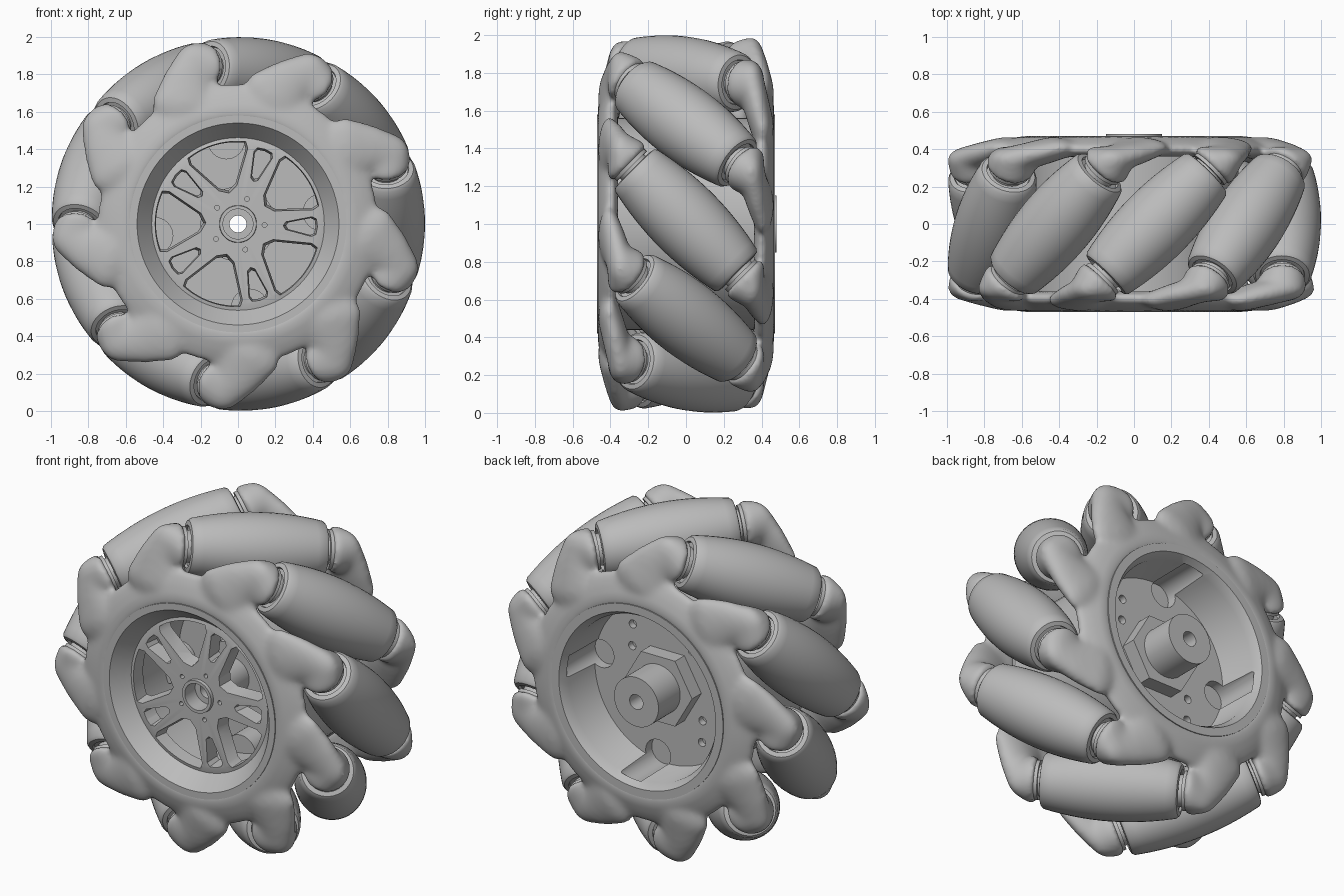
import bpy, bmesh, math
from mathutils import Matrix, Vector

if "Cube" in bpy.data.objects:
    bpy.data.objects.remove(bpy.data.objects["Cube"])

COUNT = 9                      # rollers around the wheel
PHASE = math.radians(8.6)      # first roller, clockwise from the top
MID = 0.8                      # distance of roller centres from the axle
LIFT = Vector((0, 0, 1))

grey = bpy.data.materials.new("plain_grey")
grey.use_nodes = True
grey.diffuse_color = (0.5, 0.5, 0.5, 1)
grey.node_tree.nodes["Principled BSDF"].inputs["Base Color"].default_value = (0.5, 0.5, 0.5, 1)


def ry(angle):
    return Matrix.Rotation(angle, 4, 'Y')


def smooth(ob):
    bpy.ops.object.select_all(action='DESELECT')
    ob.select_set(True)
    bpy.context.view_layer.objects.active = ob
    bpy.ops.object.shade_smooth_by_angle(angle=math.radians(35))


def make(name, bm):
    """Turn a bmesh into a smooth shaded object standing on the ground."""
    bmesh.ops.recalc_face_normals(bm, faces=bm.faces)
    me = bpy.data.meshes.new(name)
    bm.to_mesh(me)
    bm.free()
    me.materials.append(grey)
    ob = bpy.data.objects.new(name, me)
    ob.location = LIFT
    bpy.context.collection.objects.link(ob)
    smooth(ob)
    return ob


def lathe(profile, closed=True, steps=72):
    """Spin (radius, y) points around the y axis."""
    bm = bmesh.new()
    verts = [bm.verts.new((r, y, 0)) for r, y in profile]
    edges = [bm.edges.new(p) for p in zip(verts, verts[1:])]
    if closed:
        edges.append(bm.edges.new((verts[-1], verts[0])))
    bmesh.ops.spin(bm, geom=verts + edges, cent=(0, 0, 0), axis=(0, 1, 0),
                   angle=math.tau, steps=steps, use_duplicate=False)
    bmesh.ops.remove_doubles(bm, verts=bm.verts, dist=0.0005)
    bmesh.ops.recalc_face_normals(bm, faces=bm.faces)
    return bm


def polar(r, deg, y):
    a = math.radians(deg)
    return Vector((r * math.cos(a), y, r * math.sin(a)))


def rod(bm, radius, r, deg, y0, y1, sides=24):
    """Closed cylinder along y at a polar position."""
    m = Matrix.Translation(polar(r, deg, (y0 + y1) / 2)) @ Matrix.Rotation(math.pi / 2, 4, 'X')
    bmesh.ops.create_cone(bm, cap_ends=True, segments=sides, radius1=radius,
                          radius2=radius, depth=y1 - y0, matrix=m)


def prism(bm, outline, y0, y1, taper):
    """Extrude a polar outline of (radius, degrees) along y, narrowing with depth."""
    face = bm.faces.new([bm.verts.new(polar(r, d, y0)) for r, d in outline])
    middle = face.calc_center_median()
    out = bmesh.ops.extrude_face_region(bm, geom=[face])
    for v in out["geom"]:
        if isinstance(v, bmesh.types.BMVert):
            v.co = middle + (v.co - middle) * taper + Vector((0, y1 - y0, 0))


def bake(ob):
    dg = bpy.context.evaluated_depsgraph_get()
    ob.data = bpy.data.meshes.new_from_object(ob.evaluated_get(dg))
    ob.modifiers.clear()


def carve(ob, cutter_bm):
    cutter = make("cutter", cutter_bm)
    cutter.hide_render = True
    mod = ob.modifiers.new("carve", 'BOOLEAN')
    mod.operation = 'DIFFERENCE'
    mod.solver = 'EXACT'
    mod.object = cutter
    bake(ob)
    bpy.data.objects.remove(cutter)
    smooth(ob)


# Rollers: barrels whose outer sides follow the wheel circle
half = 0.37
barrel = []
for i in range(17):
    t = -half + 2 * half * i / 16
    barrel.append((1 - math.hypot(MID, t * math.sqrt(0.5)), t))
ends = [(0.0, 0.46), (0.09, 0.46), (0.09, 0.425), (0.112, 0.425), (0.112, 0.405),
        (0.09, 0.405), (0.09, 0.375), (0.115, 0.375), (0.12, 0.39), (0.145, 0.385)]
roller_profile = [(r, -t) for r, t in ends] + barrel + ends[::-1]
first_roller = make("roller", lathe(roller_profile, False, 40))
tilt = Matrix.Translation((0, 0, MID)) @ Matrix.Rotation(math.radians(-45), 4, 'Z')
for k in range(COUNT):
    ob = first_roller if k == 0 else first_roller.copy()
    if k:
        bpy.context.collection.objects.link(ob)
    ob.name = f"roller_{k + 1}"
    ob.matrix_world = Matrix.Translation(LIFT) @ ry(PHASE + k * math.tau / COUNT) @ tilt


# Claw pieces: a round socket face flowing back into the side plate
def socket():
    return [tilt @ Vector((0.132 * math.cos(a), -t, 0.132 * math.sin(a)))
            for t in (0.425, 0.455) for a in (math.tau * j / 24 for j in range(24))]


def blob(center, size):
    m = Matrix.Translation(center) @ Matrix.Diagonal((*size, 1))
    bm = bmesh.new()
    bmesh.ops.create_uvsphere(bm, u_segments=20, v_segments=12, radius=1, matrix=m)
    pts = [v.co.copy() for v in bm.verts]
    bm.free()
    return pts


def hull(points):
    bm = bmesh.new()
    for p in points:
        bm.verts.new(p)
    res = bmesh.ops.convex_hull(bm, input=bm.verts)
    junk = {v for v in res["geom_interior"] + res["geom_unused"]
            if isinstance(v, bmesh.types.BMVert)}
    bmesh.ops.delete(bm, geom=list(junk), context='VERTS')
    bmesh.ops.recalc_face_normals(bm, faces=bm.faces)
    me = bpy.data.meshes.new("claw_piece")
    bm.to_mesh(me)
    bm.free()
    return me


chain = [socket(),
         blob((-0.355, -0.345, 0.80), (0.115, 0.07, 0.125)),
         blob((-0.385, -0.375, 0.69), (0.135, 0.065, 0.13)),
         blob((-0.38, -0.405, 0.58), (0.175, 0.06, 0.12))]
pieces = [hull(a + b) for a, b in zip(chain, chain[1:])]

# Side plates: ring and nine claws fused and softened; the back repeats the front
for name, turn in (("front_claw_plate", 0), ("back_claw_plate", math.pi)):
    bm = lathe([(0.555, -0.468), (0.62, -0.468), (0.69, -0.445), (0.75, -0.415),
                (0.75, -0.38), (0.68, -0.36), (0.555, -0.36)])
    for k in range(COUNT):
        for me in pieces:
            old = len(bm.verts)
            bm.from_mesh(me)
            bm.verts.ensure_lookup_table()
            bmesh.ops.transform(bm, matrix=ry(k * math.tau / COUNT), verts=bm.verts[old:])
    bmesh.ops.transform(bm, matrix=ry(PHASE) @ Matrix.Rotation(turn, 4, 'Z'), verts=bm.verts)
    plate = make(name, bm)
    fuse = plate.modifiers.new("fuse", 'REMESH')
    fuse.mode = 'VOXEL'
    fuse.voxel_size = 0.014
    fuse.use_smooth_shade = True
    soft = plate.modifiers.new("soften", 'SMOOTH')
    soft.factor = 0.5
    soft.iterations = 22
    bake(plate)
for me in pieces:
    bpy.data.meshes.remove(me)


# Four round pockets sunk into the back wall and floor
def around(radius, y0, y1):
    bm = bmesh.new()
    for k in range(4):
        rod(bm, radius, 0.45, 8 + 90 * k, y0, y1)
    return bm


rim = make("rim_barrel", lathe([
    (0.58, -0.471), (0.54, -0.471), (0.46, -0.37), (0.46, 0.14), (0.49, 0.18), (0.50, 0.42),
    (0.53, 0.471), (0.58, 0.471), (0.58, 0.38), (0.56, 0.36), (0.56, -0.36), (0.58, -0.38)]))
carve(rim, around(0.085, 0.12, 0.43))
make("pocket_bosses", around(0.1, -0.06, 0.11))

# Front spoke disc: five wide windows, five slots, bolt holes and a hub recess
spokes = make("spoke_disc", lathe([
    (0.08, -0.40), (0.098, -0.40), (0.10, -0.38), (0.43, -0.38), (0.47, -0.37),
    (0.47, -0.29), (0.08, -0.29)]))
cut = bmesh.new()
for k in range(5):
    a = -2 + 72 * k
    wide = [(0.445, a + 36 + d) for d in range(-22, 23, 4)]
    prism(cut, wide + [(0.41, a + 60), (0.20, a + 51), (0.165, a + 36), (0.20, a + 21),
                       (0.41, a + 12)], -0.42, -0.25, 0.87)
    slot = [(0.425, a - 6), (0.43, a), (0.425, a + 6), (0.40, a + 8), (0.25, a + 5),
            (0.235, a), (0.25, a - 5), (0.40, a - 8)]
    prism(cut, slot, -0.42, -0.25, 0.75)
    rod(cut, 0.013, 0.142, a, -0.5, -0.34, 12)
carve(spokes, cut)

# Back floor with screw holes
floor = make("back_floor", lathe([(0.045, 0.09), (0.045, 0.18), (0.495, 0.18), (0.495, 0.09)]))
cut = around(0.085, 0.12, 0.43)
for k in range(4):
    for r, a in ((0.29, 35), (0.38, 52)):
        rod(cut, 0.025, r, a + 90 * k, 0.14, 0.3, 16)
carve(floor, cut)

# Axle hub, its hexagonal foot and the inner sleeve
make("axle_hub", lathe([(0.045, 0.15), (0.15, 0.15), (0.15, 0.48), (0.045, 0.48)]))
make("hex_foot", lathe([(0.10, 0.15), (0.23, 0.15), (0.23, 0.27), (0.10, 0.27)], steps=6))
make("inner_sleeve", lathe([(0.045, -0.30), (0.11, -0.30), (0.11, -0.05), (0.20, -0.05),
                            (0.20, 0.10), (0.045, 0.10)]))
